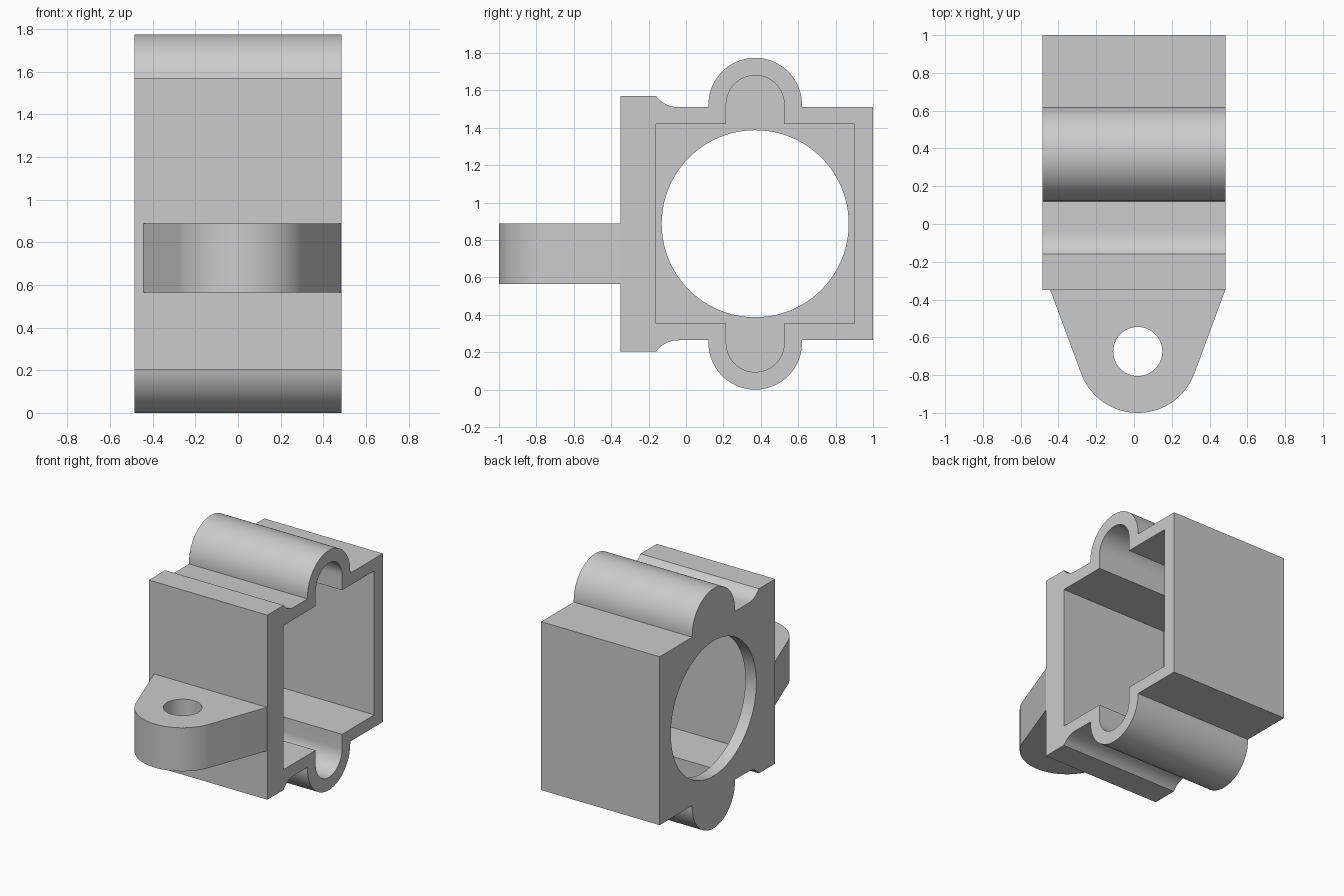
import bpy
import bmesh
from math import sin, cos, radians, asin, degrees
from mathutils import Vector

cube = bpy.data.objects.get("Cube")
if cube:
    bpy.data.objects.remove(cube, do_unlink=True)

grey = bpy.data.materials.new("plain grey")
grey.use_nodes = True
COLOUR = (0.6, 0.6, 0.6, 1.0)
grey.diffuse_color = COLOUR
grey.node_tree.nodes["Principled BSDF"].inputs["Base Color"].default_value = COLOUR

HALF_W = 0.485          # half width of the housing along x
CY, CZ = 0.37, 0.887    # bore axis
WALL = 0.09             # thickness of the closed side


def arc(cx, cy, r, start, end, steps):
    """Points on an arc, angles in degrees."""
    angles = [radians(start + (end - start) * i / steps) for i in range(steps + 1)]
    return [(cx + r * cos(a), cy + r * sin(a)) for a in angles]


def mirrored(upper):
    """Close a profile by mirroring its upper half about the bore axis."""
    return upper + [(y, 2 * CZ - z) for y, z in reversed(upper)]


def prism(name, points, axis, low, high):
    """Extrude a closed profile along x or z."""
    bm = bmesh.new()
    place = (lambda p: (low, *p)) if axis == "x" else (lambda p: (*p, low))
    face = bm.faces.new([bm.verts.new(place(p)) for p in points])
    move = Vector((high - low, 0, 0)) if axis == "x" else Vector((0, 0, high - low))
    top = bmesh.ops.extrude_face_region(bm, geom=[face])["geom"]
    bmesh.ops.translate(bm, vec=move, verts=[v for v in top if isinstance(v, bmesh.types.BMVert)])
    bmesh.ops.recalc_face_normals(bm, faces=bm.faces)
    mesh = bpy.data.meshes.new(name)
    bm.to_mesh(mesh)
    bm.free()
    mesh.materials.append(grey)
    obj = bpy.data.objects.new(name, mesh)
    bpy.context.collection.objects.link(obj)
    return obj


def activate(obj):
    bpy.ops.object.select_all(action="DESELECT")
    obj.select_set(True)
    bpy.context.view_layer.objects.active = obj


def cut(obj, cutter):
    """Subtract the cutter, then throw it away."""
    cutter.hide_render = True
    mod = obj.modifiers.new("cut", "BOOLEAN")
    mod.operation = "DIFFERENCE"
    mod.solver = "EXACT"
    mod.object = cutter
    activate(obj)
    bpy.ops.object.modifier_apply(modifier=mod.name)
    bpy.data.objects.remove(cutter, do_unlink=True)


# Housing: block with a rounded lobe above and below and a filleted front lip
sweep = degrees(asin(0.12 / 0.15))
outline = [(-0.35, 1.57)]
outline += arc(-0.04, 1.66, 0.15, 270 - sweep, 270, 10)
outline += [(0.12, 1.51)] + arc(CY, 1.524, 0.25, 180, 0, 40) + [(0.62, 1.51), (1.0, 1.51)]
housing = prism("housing", mirrored(outline), "x", -HALF_W, HALF_W)

# Cavity, open on the left side
inside = [(-0.16, 1.42), (0.215, 1.42)]
inside += arc(CY, 1.525, 0.155, 180, 0, 36) + [(0.525, 1.42), (0.90, 1.42)]
cut(housing, prism("cavity_cutter", mirrored(inside), "x", WALL - HALF_W, HALF_W + 0.1))

# Round bore through the closed side
bore = arc(CY, CZ, 0.5, 0, 360, 96)[:-1]
cut(housing, prism("bore_cutter", bore, "x", -HALF_W - 0.1, 0))

# Mounting tab: tapered sides tangent to a round nose, with a vertical hole
tab = [(-0.443, -0.35)] + arc(0.02, -0.68, 0.32, 200, 340, 48) + [(0.483, -0.35)]
mounting_tab = prism("mounting_tab", tab, "z", 0.565, 0.887)
hole = arc(0.02, -0.675, 0.13, 0, 360, 64)[:-1]
cut(mounting_tab, prism("hole_cutter", hole, "z", 0.4, 1.0))

for part in (housing, mounting_tab):
    activate(part)
    bpy.ops.object.shade_smooth_by_angle(angle=radians(25))
